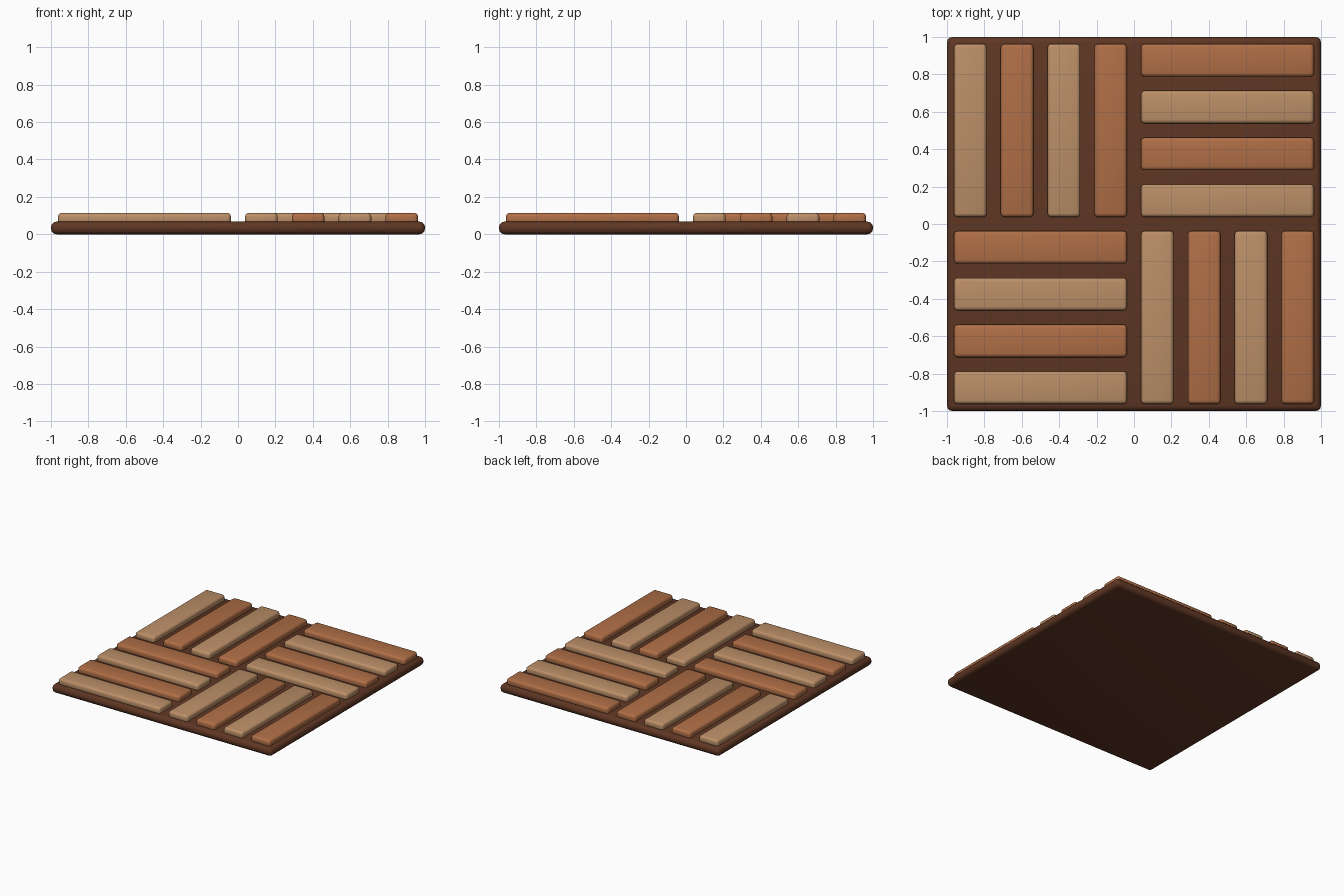
import bpy
import math

if "Cube" in bpy.data.objects:
    bpy.data.objects.remove(bpy.data.objects["Cube"])


def material(name, rgb):
    m = bpy.data.materials.new(name)
    m.diffuse_color = (*rgb, 1.0)
    m.use_nodes = True
    m.node_tree.nodes["Principled BSDF"].inputs["Base Color"].default_value = m.diffuse_color
    return m


DARK = material("dark brown", (0.112, 0.037, 0.017))
TAN = material("light tan wood", (0.50, 0.275, 0.138))
ORANGE = material("warm orange wood", (0.43, 0.157, 0.062))


def rounded_box(name, x, y, z0, z1, sx, sy, radius, mat):
    """Box from z0 to z1 with rounded, smooth edges."""
    bpy.ops.mesh.primitive_cube_add(size=1, location=(x, y, (z0 + z1) / 2))
    ob = bpy.context.object
    ob.name = name
    ob.scale = (sx, sy, z1 - z0)
    bpy.ops.object.transform_apply(location=False, rotation=False, scale=True)
    ob.data.materials.append(mat)
    bevel = ob.modifiers.new("rounding", "BEVEL")
    bevel.width = radius
    bevel.segments = 3
    bevel.limit_method = "NONE"
    bpy.ops.object.modifier_apply(modifier=bevel.name)
    bpy.ops.object.shade_smooth_by_angle(angle=math.radians(40))
    return ob


# Backing board
rounded_box("backing_board", 0, 0, 0, 0.068, 2, 2, 0.03, DARK)

# Four squares of four slats each, alternating direction and wood tone
LENGTH, WIDTH, PITCH = 0.925, 0.175, 0.25
for cx in (-0.5, 0.5):
    for cy in (-0.5, 0.5):
        upright = cx * cy < 0
        for i in range(4):
            off = (i - 1.5) * PITCH
            x, y = (cx + off, cy) if upright else (cx, cy + off)
            sx, sy = (WIDTH, LENGTH) if upright else (LENGTH, WIDTH)
            rounded_box("slat", x, y, 0.052, 0.114, sx, sy, 0.02,
                        ORANGE if i % 2 else TAN)
